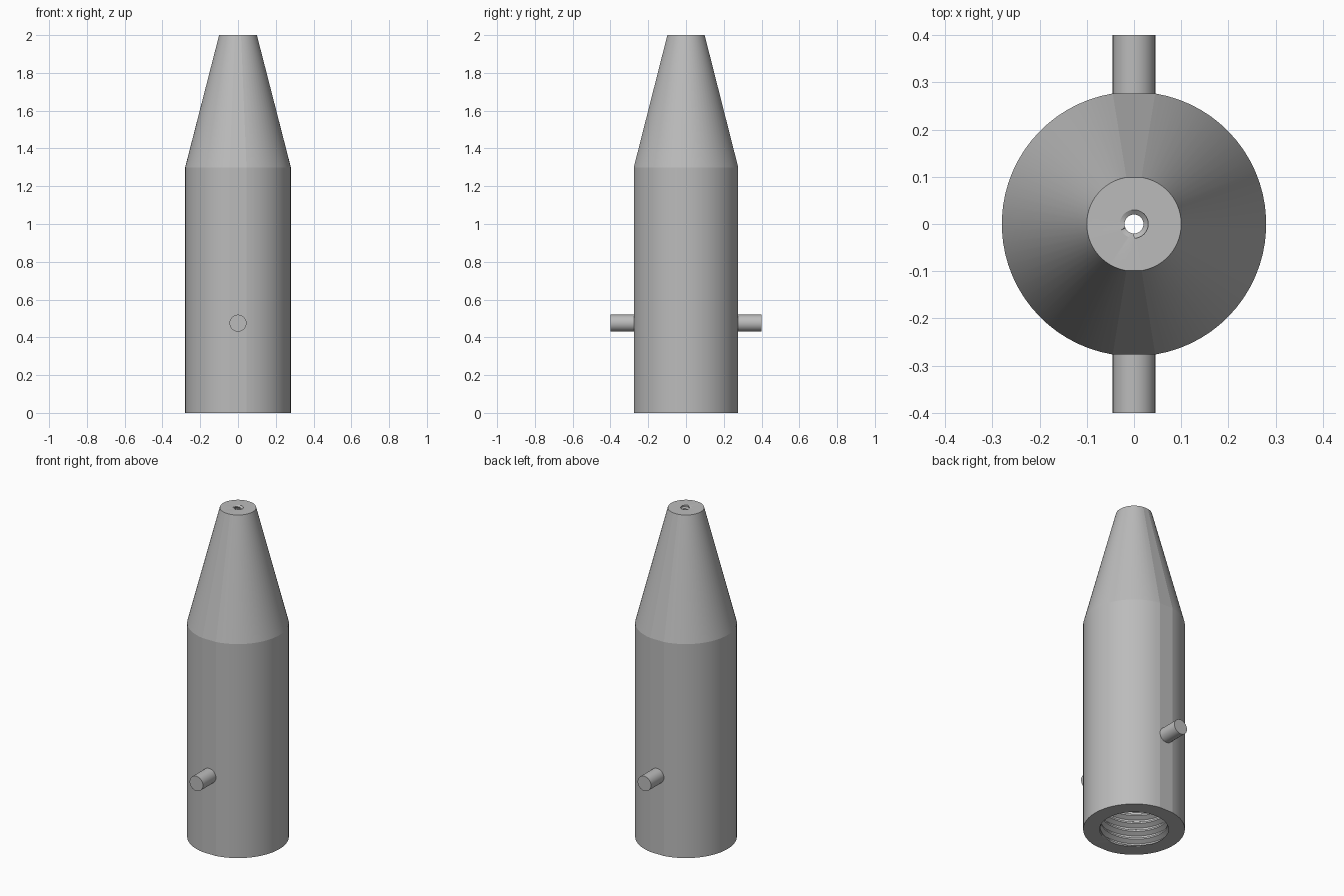
import bpy, bmesh
from math import pi, sin, cos, asin, radians

if "Cube" in bpy.data.objects:
    bpy.data.objects.remove(bpy.data.objects["Cube"])

R, TIP, PIN_R, PIN_Z = 0.28, 0.1, 0.045, 0.475
N = 64

steel = bpy.data.materials.new("grey_steel")
steel.use_nodes = True
colour = (0.5, 0.5, 0.5, 1)
steel.diffuse_color = colour
steel.node_tree.nodes["Principled BSDF"].inputs["Base Color"].default_value = colour

# Outer angles leave a narrow flat strip at front and back; inner ones are even
half_flat = asin(PIN_R / R)
arc = (pi - 2 * half_flat) / (N // 2 - 1)
OUTER = [-pi / 2 + half_flat + arc * (i % (N // 2)) + pi * (i // (N // 2)) for i in range(N)]
INNER = [-pi / 2 + (i + 0.5) * 2 * pi / N for i in range(N)]


def ring(bm, angles, r, z):
    return [bm.verts.new((r * cos(a), r * sin(a), z)) for a in angles]


def skin(bm, a, b, closed=True):
    for i in range(len(a) if closed else len(a) - 1):
        j = (i + 1) % len(a)
        bm.faces.new((a[i], a[j], b[j], b[i]))


def thread(bm, z0, z1, r0, r1, minor, major, pitch):
    """Helical internal thread, trimmed flat at both ends."""
    profile = [(minor, 0), (minor, 0.2), (major, 0.5), (major, 0.7)]
    rows = []
    for turn in range(-2, int((z1 - z0) / pitch) + 3):
        for r, f in profile:
            row = []
            for i in range(N + 1):
                a = INNER[i % N]
                z = z0 + pitch * (turn + f + i / N)
                rad = r
                if z <= z0:
                    z, rad = z0, r0
                elif z >= z1:
                    z, rad = z1, r1
                row.append(bm.verts.new((rad * cos(a), rad * sin(a), z)))
            rows.append(row)
    for a, b in zip(rows, rows[1:]):
        skin(bm, a, b, closed=False)


def finish(bm, name, angle):
    bmesh.ops.remove_doubles(bm, verts=bm.verts[:], dist=0.0002)
    bmesh.ops.recalc_face_normals(bm, faces=bm.faces[:])
    mesh = bpy.data.meshes.new(name)
    bm.to_mesh(mesh)
    bm.free()
    mesh.materials.append(steel)
    obj = bpy.data.objects.new(name, mesh)
    bpy.context.collection.objects.link(obj)
    bpy.ops.object.select_all(action='DESELECT')
    obj.select_set(True)
    bpy.context.view_layer.objects.active = obj
    bpy.ops.object.shade_smooth_by_angle(angle=radians(angle))
    return obj


# Hollow body: straight barrel, cone, flat tip and stepped bore
SOCKET, BORE, TIP_HOLE = 0.6, 0.02, 0.03
bm = bmesh.new()
outside = [ring(bm, INNER, 0.19, 0), ring(bm, OUTER, R, 0), ring(bm, OUTER, R, 1.3),
           ring(bm, OUTER, TIP, 2), ring(bm, INNER, TIP_HOLE, 2)]
bore = [ring(bm, INNER, 0.19, SOCKET), ring(bm, INNER, BORE, SOCKET),
        ring(bm, INNER, BORE, 1.8)]
for chain in (outside, bore):
    for a, b in zip(chain, chain[1:]):
        skin(bm, a, b)
thread(bm, 0, SOCKET, 0.19, 0.19, 0.185, 0.21, 0.05)
thread(bm, 1.8, 2, BORE, TIP_HOLE, BORE, TIP_HOLE, 0.025)
finish(bm, "threaded_body", 10)

# Side pins, front and back
for name, side in (("front_pin", -1), ("back_pin", 1)):
    bm = bmesh.new()
    circle = [2 * pi * i / 32 for i in range(32)]
    inner, outer = ([bm.verts.new((PIN_R * cos(a), side * y, PIN_Z + PIN_R * sin(a)))
                     for a in circle] for y in (0.22, 0.4))
    skin(bm, inner, outer)
    bm.faces.new(inner)
    bm.faces.new(outer)
    finish(bm, name, 30)
